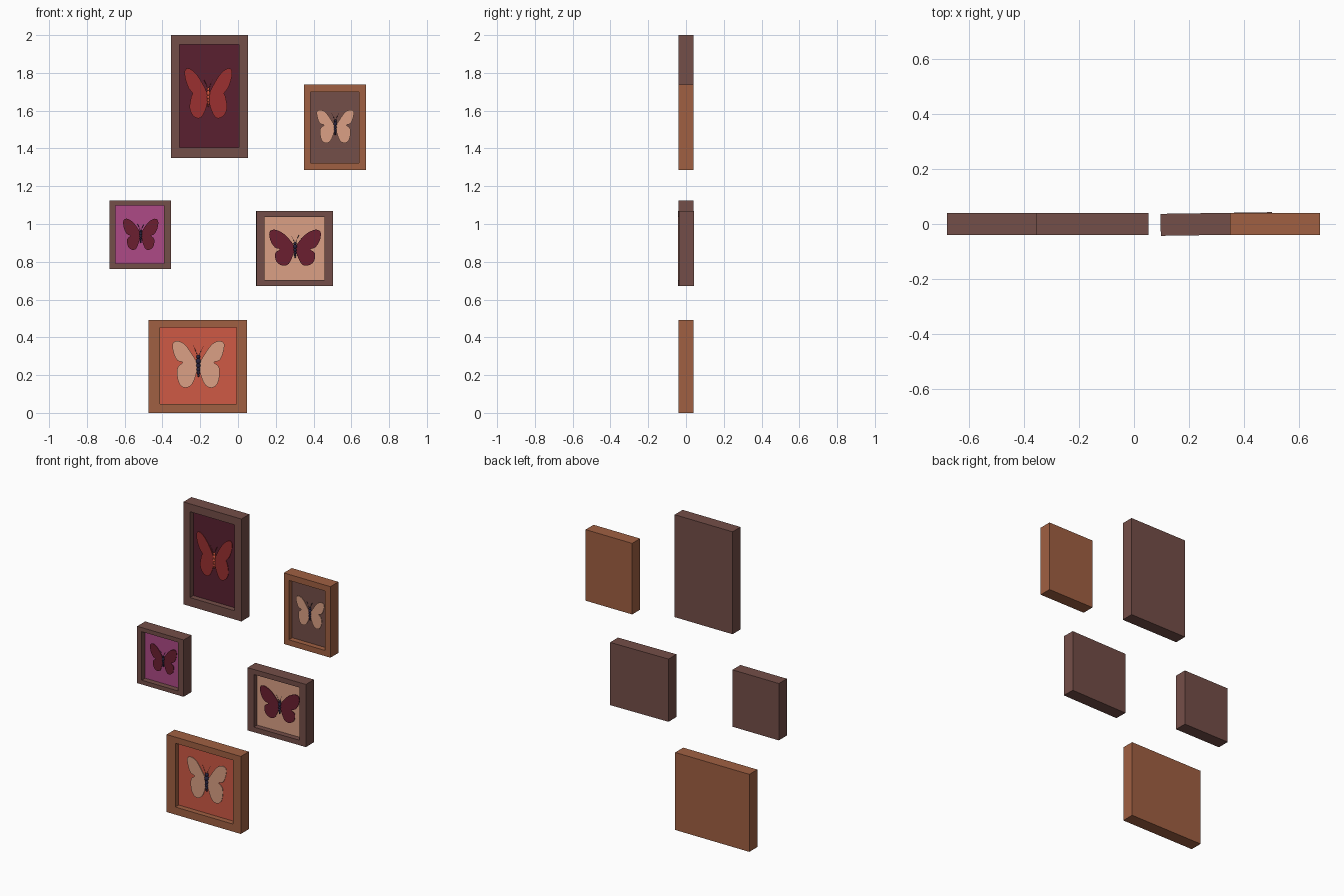
import bpy, bmesh, math
from mathutils import Matrix, Vector

if "Cube" in bpy.data.objects:
    bpy.data.objects.remove(bpy.data.objects["Cube"])

FRONT, BACK, MAT_Y, WING_Y = -0.04, 0.04, -0.006, -0.014


def material(name, hexcode):
    rgb = [int(hexcode[i:i + 2], 16) / 255 for i in (0, 2, 4)]
    lin = [c / 12.92 if c < 0.04045 else ((c + 0.055) / 1.055) ** 2.4 for c in rgb]
    m = bpy.data.materials.new(name)
    m.diffuse_color = (*lin, 1)
    m.use_nodes = True
    m.node_tree.nodes["Principled BSDF"].inputs["Base Color"].default_value = m.diffuse_color
    return m


COL = {n: material(n, h) for n, h in dict(
    umber="744E48", brown="A06042", maroon="5A2030", magenta="AD4A86", peach="DBA085",
    coral="CF5A45", red="9B3030", wine="6B1F30", navy="2A2540", orange="D9583F").items()}


def finish(bm, name, colour, xf):
    bmesh.ops.recalc_face_normals(bm, faces=bm.faces)
    me = bpy.data.meshes.new(name)
    bm.to_mesh(me)
    bm.free()
    me.materials.append(COL[colour])
    ob = bpy.data.objects.new(name, me)
    ob.matrix_world = xf
    bpy.context.collection.objects.link(ob)
    return ob


def rect(bm, x0, x1, z0, z1, y):
    return [bm.verts.new((x, y, z)) for x, z in ((x0, z0), (x1, z0), (x1, z1), (x0, z1))]


def smooth_loop(pts, n=3):
    """Closed Catmull-Rom outline through the given points."""
    out, k = [], len(pts)
    P = [Vector(p) for p in pts]
    for i in range(k):
        a, b, c, d = (P[(i + j) % k] for j in (-1, 0, 1, 2))
        for s in range(n):
            t = s / n
            out.append(0.5 * (2 * b + (c - a) * t + (2 * a - 5 * b + 4 * c - d) * t * t
                              + (3 * b - a - 3 * c + d) * t ** 3))
    return out


# wing outlines: x = share of half span, z = share of height
ROUND = [(.02, .5), (.2, .68), (.5, .92), (.76, 1), (.94, .98), (1, .9), (.93, .71), (.8, .58),
         (.6, .54), (.78, .45), (.82, .3), (.75, .1), (.58, 0), (.36, .01), (.18, .13), (.03, .4)]
TALL = [(.02, .46), (.25, .7), (.55, .91), (.85, 1), (.99, .93), (.95, .77), (.82, .6), (.66, .5),
        (.72, .42), (.78, .2), (.62, .04), (.36, 0), (.18, .1), (.04, .3)]
WIDE = [(.03, .55), (.4, .87), (.78, 1), (.98, .93), (.95, .71), (.78, .52), (.58, .46),
        (.76, .36), (.72, .13), (.48, .02), (.24, .07), (.06, .35)]


def picture(label, outer, inner, frame_col, mat_col, wing_col, body_col, shape,
            cx, half, zb, zt, body, tilt=0):
    centre = Vector(((outer[0] + outer[1]) / 2, 0, 0))
    xf = Matrix.Translation(centre) @ Matrix.Rotation(tilt, 4, 'Z') @ Matrix.Translation(-centre)

    # frame with solid back and recessed front
    bm = bmesh.new()
    loops = [rect(bm, *outer, BACK), rect(bm, *outer, FRONT),
             rect(bm, *inner, FRONT), rect(bm, *inner, MAT_Y)]
    for a, b in zip(loops, loops[1:]):
        for i in range(4):
            j = (i + 1) % 4
            bm.faces.new((a[i], a[j], b[j], b[i]))
    bm.faces.new(loops[0])
    finish(bm, label + "_frame", frame_col, xf)

    # backing board at the bottom of the recess
    bm = bmesh.new()
    f = bm.faces.new(rect(bm, *inner, MAT_Y))
    bmesh.ops.solidify(bm, geom=[f], thickness=0.004)
    finish(bm, label + "_backing_board", mat_col, xf)

    # mirrored wings, thin flat plates
    bm = bmesh.new()
    outline = smooth_loop(shape)
    for s in (-1, 1):
        vs = [bm.verts.new((cx + s * p.x * half, WING_Y, zb + p.y * (zt - zb))) for p in outline]
        ext = bmesh.ops.extrude_face_region(bm, geom=[bm.faces.new(vs)])
        bmesh.ops.translate(bm, vec=(0, 0.003, 0),
                            verts=[v for v in ext["geom"] if isinstance(v, bmesh.types.BMVert)])
    finish(bm, label + "_wings", wing_col, xf)

    # beaded body: head, thorax and tapering abdomen
    bm = bmesh.new()
    b0, b1 = body
    L = b1 - b0
    thick = 0.09 if body_col == "orange" else 0.12
    for t, r, h in ((.93, .8, .09), (.73, 1, .14), (.52, .85, .11), (.35, .75, .1),
                    (.2, .62, .09), (.07, .45, .07)):
        m = (Matrix.Translation((cx, WING_Y, b0 + t * L))
             @ Matrix.Diagonal((r * L * thick, r * L * thick, h * L, 1)))
        bmesh.ops.create_uvsphere(bm, u_segments=10, v_segments=8, radius=1, matrix=m)
    for face in bm.faces:
        face.smooth = True
    finish(bm, label + "_body", body_col, xf)

    # antennae
    cu = bpy.data.curves.new(label + "_antennae", 'CURVE')
    cu.dimensions = '3D'
    cu.bevel_depth, cu.bevel_resolution = 0.0008, 0
    for s in (-1, 1):
        sp = cu.splines.new('POLY')
        sp.points.add(2)
        for p, (dx, dz) in zip(sp.points, ((.03, .97), (.12, 1.2), (.24, 1.45))):
            p.co = (cx + s * dx * L, WING_Y - 0.004, b0 + dz * L, 1)
    cu.materials.append(COL[body_col])
    ob = bpy.data.objects.new(label + "_antennae", cu)
    ob.matrix_world = xf
    bpy.context.collection.objects.link(ob)


picture("top_left", (-.355, .052, 1.35, 2.0), (-.31, .005, 1.405, 1.95),
        "umber", "maroon", "red", "orange", TALL, -.157, .127, 1.56, 1.825, (1.62, 1.72))
picture("top_right", (.35, .677, 1.287, 1.738), (.385, .64, 1.323, 1.70),
        "brown", "umber", "peach", "navy", ROUND, .515, .099, 1.43, 1.604, (1.47, 1.552))
picture("middle_left", (-.68, -.354, .763, 1.124), (-.648, -.392, .79, 1.098),
        "umber", "magenta", "wine", "navy", WIDE, -.515, .094, .86, 1.028, (.9, .968))
picture("middle_right", (.097, .503, .672, 1.07), (.14, .458, .704, 1.038),
        "umber", "peach", "wine", "navy", WIDE, .302, .138, .776, .97, (.82, .903), tilt=0.015)
picture("bottom", (-.473, .048, 0, .492), (-.412, -.008, .048, .453),
        "brown", "coral", "peach", "navy", ROUND, -.21, .138, .135, .38, (.19, .305))
